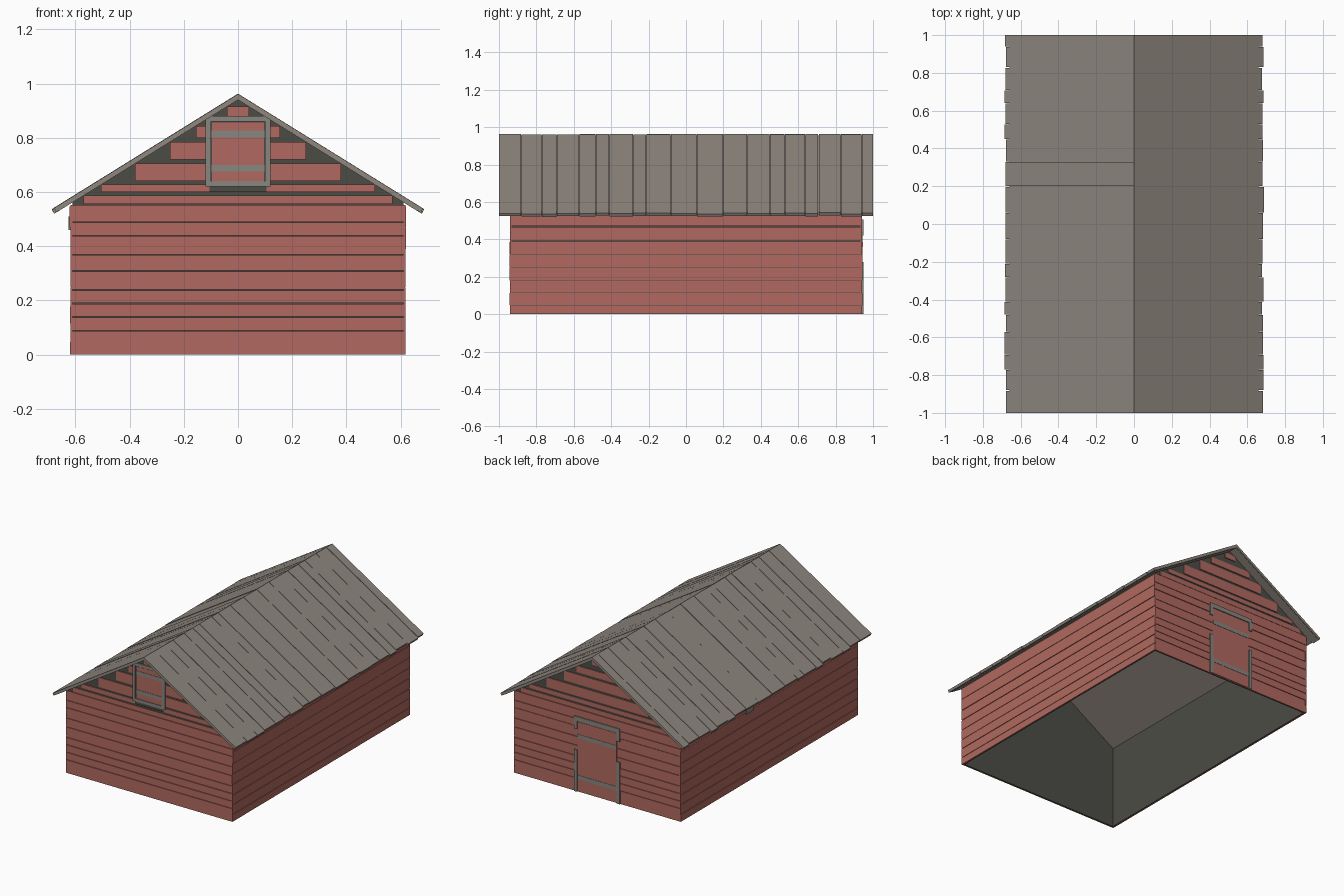
import bpy, bmesh, random

random.seed(4)
old = bpy.data.objects.get("Cube")
if old:
    bpy.data.objects.remove(old)


def material(name, rgb):
    m = bpy.data.materials.new(name)
    m.use_nodes = True
    col = [(c / 255 / 12.92 if c < 11 else ((c / 255 + 0.055) / 1.055) ** 2.4) for c in rgb] + [1]
    m.diffuse_color = col
    m.node_tree.nodes["Principled BSDF"].inputs["Base Color"].default_value = col
    return m


RED = material("barn red", (176, 105, 96))
ROOF = material("weathered wood", (143, 135, 127))
TRIM = material("grey trim", (136, 134, 127))
DARK = material("dark interior", (76, 76, 70))


def build(name, prisms, mat):
    """Each prism is (xz outline, y start, y end)."""
    bm = bmesh.new()
    for pts, y0, y1 in prisms:
        a = [bm.verts.new((x, y0, z)) for x, z in pts]
        b = [bm.verts.new((x, y1, z)) for x, z in pts]
        bm.faces.new(a)
        bm.faces.new(b[::-1])
        for i in range(len(a)):
            j = (i + 1) % len(a)
            bm.faces.new((a[j], a[i], b[i], b[j]))
    bmesh.ops.recalc_face_normals(bm, faces=bm.faces)
    me = bpy.data.meshes.new(name)
    bm.to_mesh(me)
    bm.free()
    me.materials.append(mat)
    ob = bpy.data.objects.new(name, me)
    bpy.context.collection.objects.link(ob)
    return ob


def box(x0, x1, y0, y1, z0, z1):
    return ([(x0, z0), (x1, z0), (x1, z1), (x0, z1)], y0, y1)


RIDGE, SLOPE, THICK, GAP = 0.963, 0.62, 0.02, 0.003
under = lambda x: RIDGE - THICK - 0.003 - SLOPE * abs(x)

# Dark lining: thin side walls and gable walls, open below
W, D = 0.611, 0.934
gable = [(-W, 0), (W, 0), (W, under(W)), (0, under(0)), (-W, under(W))]
lining = [(gable, s * D, s * (D - 0.006)) for s in (-1, 1)]
lining += [box(s * W, s * (W - 0.006), -D, D, 0, under(W)) for s in (-1, 1)]
build("wall_lining", lining, DARK)

# Side wall boards
side_levels = [0, 0.05, 0.115, 0.18, 0.25, 0.32, 0.39, 0.47, 0.55]
for name, s in (("left_wall_boards", 1), ("right_wall_boards", -1)):
    boards = []
    for z0, z1 in zip(side_levels, side_levels[1:]):
        e = random.uniform(0, 0.004)
        boards.append(box(s * W, s * (0.617 + e), -0.943 + e, 0.943 - e, z0, z1 - GAP))
    build(name, boards, RED)

# End wall boards, then stepped gable boards cut square below the roof
end_levels = [0, 0.09, 0.14, 0.19, 0.24, 0.31, 0.37, 0.44, 0.49, 0.555]
steps = [(0.555, 0.60, 0.57), (0.60, 0.64, 0.505), (0.64, 0.72, 0.38),
         (0.72, 0.80, 0.25), (0.80, 0.88, 0.155), (0.88, 0.935, 0.04)]
for name, s in (("front_wall_boards", -1), ("back_wall_boards", 1)):
    boards = []
    for z0, z1 in zip(end_levels, end_levels[1:]):
        e = random.uniform(0, 0.002)
        boards.append(box(-0.616 - e, 0.616 + e, s * D, s * (0.94 + e), z0, z1 - GAP))
    for z0, z1, w in steps:
        top = min(z1 - GAP, under(w))
        boards.append(box(-w, w, s * D, s * 0.94, z0, top))
    build(name, boards, RED)

# Roof planks on both slopes
cuts = [-1, -0.88, -0.77, -0.69, -0.57, -0.48, -0.41, -0.28, -0.21, -0.08, 0.06,
        0.20, 0.33, 0.45, 0.53, 0.64, 0.71, 0.83, 0.94, 1]
for name, s in (("left_roof_planks", 1), ("right_roof_planks", -1)):
    planks = []
    for y0, y1 in zip(cuts, cuts[1:]):
        e = random.uniform(0.677, 0.687)
        d = random.uniform(0, 0.003)
        top, low = RIDGE - d, RIDGE - d - THICK
        outline = [(0, top), (s * e, top - SLOPE * e),
                   (s * (e - 0.008), low - SLOPE * (e - 0.008)), (0, low)]
        planks.append((outline, y0, y1 - (GAP if y1 < 1 else 0)))
    build(name, planks, ROOF)

# Roof underlay closing the gaps between planks
lo, hi = RIDGE - THICK - 0.003, RIDGE - 0.008
build("roof_underlay", [([(0, hi), (s * 0.66, hi - SLOPE * 0.66),
                          (s * 0.66, lo - SLOPE * 0.66), (0, lo)], -0.996, 0.996)
                        for s in (-1, 1)], ROOF)

# Loft hatch on the front gable
F0, F1 = -0.94, -0.948
build("hatch_shadow", [box(-0.105, 0.105, F0, -0.942, 0.60, 0.87)], DARK)
build("hatch_panel", [box(-0.095, 0.095, F0, -0.944, 0.64, 0.857)], RED)
hatch = [box(-0.12, 0.12, F0, F1, 0.86, 0.88), box(-0.12, 0.12, F0, F1, 0.62, 0.64)]
hatch += [box(s * 0.10, s * 0.12, F0, F1, 0.64, 0.86) for s in (-1, 1)]
hatch += [box(-0.097, 0.097, F0, -0.946, z, z + 0.025) for z in (0.675, 0.802)]
build("hatch_frame", hatch, TRIM)

# Door on the back wall with broken side posts
B0, B1 = 0.94, 0.948
build("door_panel", [box(-0.145, 0.145, B0, 0.944, 0.004, 0.47)], RED)
door = [box(-0.17, 0.17, B0, B1, 0.475, 0.505)]
for s in (-1, 1):
    door += [box(s * 0.147, s * 0.17, B0, B1, z0, z1) for z0, z1 in ((0, 0.28), (0.42, 0.475))]
door += [box(-0.145, 0.145, B0, 0.946, z, z + 0.027) for z in (0.085, 0.36)]
build("door_frame", door, TRIM)

# Small patch under the eave
build("eave_patch", [box(-0.617, -0.626, 0.17, 0.25, 0.46, 0.51)], TRIM)
